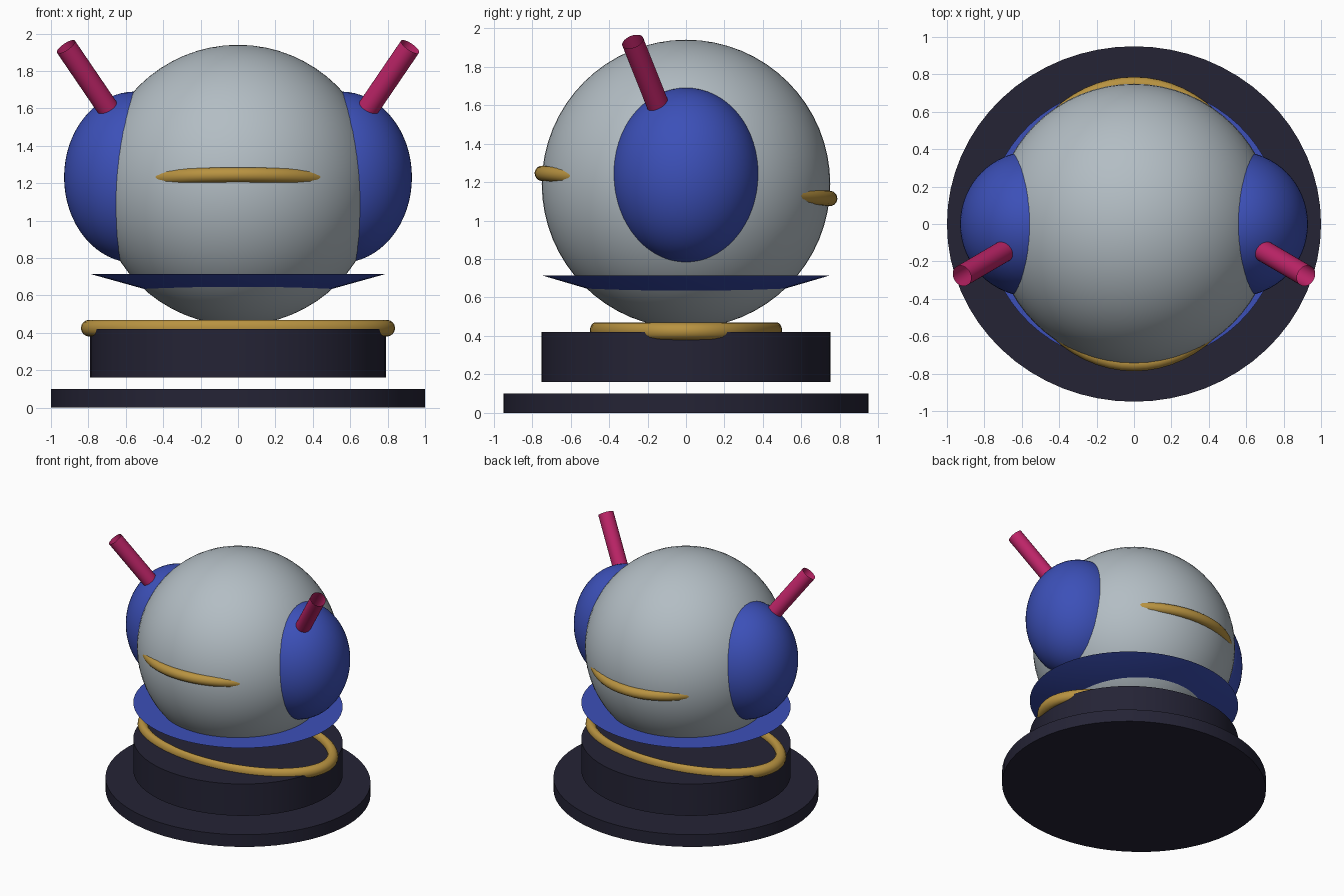
import bpy, math
from mathutils import Vector

if "Cube" in bpy.data.objects:
    bpy.data.objects.remove(bpy.data.objects["Cube"])


def material(name, rgb):
    m = bpy.data.materials.new(name)
    m.diffuse_color = (*rgb, 1)
    m.use_nodes = True
    m.node_tree.nodes["Principled BSDF"].inputs["Base Color"].default_value = m.diffuse_color
    return m


GREY = material("pale grey", (0.45, 0.51, 0.55))
BLUE = material("royal blue", (0.045, 0.08, 0.48))
GOLD = material("old gold", (0.48, 0.29, 0.052))
PINK = material("magenta", (0.52, 0.018, 0.14))
DARK = material("dark navy", (0.018, 0.017, 0.036))


def finish(name, mat, scale=(1, 1, 1)):
    """Name, scale, colour and smooth the newest primitive."""
    ob = bpy.context.object
    ob.name = name
    ob.scale = scale
    ob.data.materials.append(mat)
    bpy.ops.object.transform_apply(location=False, rotation=False, scale=True)
    bpy.ops.object.shade_smooth_by_angle(angle=math.radians(35))
    return ob


def disc(name, z0, z1, rx, ry, mat):
    bpy.ops.mesh.primitive_cylinder_add(vertices=64, radius=1, depth=z1 - z0,
                                        location=(0, 0, (z0 + z1) / 2))
    finish(name, mat, (rx, ry, 1))


def ellipsoid(name, centre, radii, mat):
    bpy.ops.mesh.primitive_uv_sphere_add(segments=64, ring_count=32, radius=1, location=centre)
    finish(name, mat, radii)


def ring(name, z, major, minor, scale, mat, tilt=0):
    bpy.ops.mesh.primitive_torus_add(major_segments=64, minor_segments=16, major_radius=major,
                                     minor_radius=minor, location=(0, 0, z), rotation=(tilt, 0, 0))
    finish(name, mat, scale)


# Stand: wide floating plate, drum and oval gold ring
disc("base_plate", 0.0, 0.10, 1.0, 0.95, DARK)
disc("base_drum", 0.16, 0.42, 0.79, 0.75, DARK)
ring("base_ring", 0.425, 0.795, 0.045, (1, 0.595, 1), GOLD)

# Head ball and shallow conical collar
ellipsoid("head", (0, 0, 1.19), (0.75, 0.75, 0.75), GREY)
bpy.ops.mesh.primitive_cone_add(vertices=64, radius1=0, radius2=1, depth=0.22,
                                location=(0, 0, 0.605))
finish("collar", BLUE, (0.79, 0.75, 1))

# Tilted oval band that surfaces at the front and back of the head
ring("head_band", 1.18, 0.75, 0.04, (0.87, 1, 1), GOLD, -math.radians(5))

# Ear pods with open tube antennas
for side, s in (("left", -1), ("right", 1)):
    ellipsoid(side + "_ear", (s * 0.55, 0, 1.232), (0.38, 0.388, 0.458), BLUE)
    start, end = Vector((s * 0.60, -0.09, 1.46)), Vector((s * 0.92, -0.277, 1.93))
    axis = end - start
    bpy.ops.mesh.primitive_cylinder_add(vertices=32, radius=0.058, depth=axis.length,
                                        end_fill_type='NOTHING', location=(start + end) / 2,
                                        rotation=axis.to_track_quat('Z', 'Y').to_euler())
    finish(side + "_antenna", PINK)
